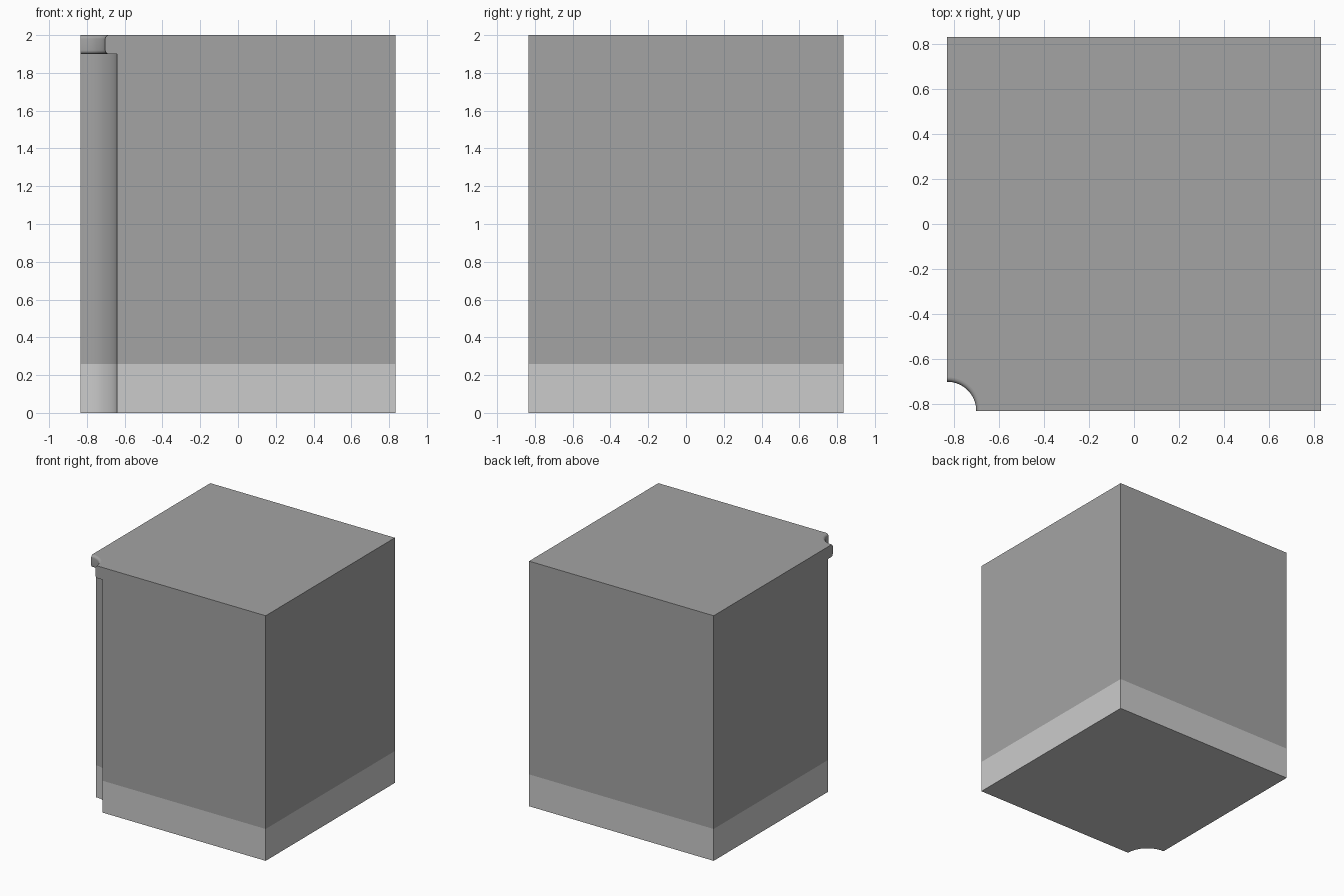
import bpy, bmesh
from math import sin, cos, pi

if "Cube" in bpy.data.objects:
    bpy.data.objects.remove(bpy.data.objects["Cube"])

H = 0.833        # half width of the block
R_BODY = 0.193   # radius of the hollow corner on the body
R_NOSE = 0.13    # radius of the hollow corner at the nosing
ROUND = 0.02     # edge rounding of the nosing
ARC = 24


def outline(r):
    """Square with one concave corner, counter-clockwise from above."""
    pts = [(H, -H), (H, H), (-H, H)]
    for i in range(ARC + 1):
        a = pi / 2 * (1 - i / ARC)
        pts.append((-H + r * cos(a), -H + r * sin(a)))
    return pts


def loft(name, levels, mat, bottom=False, top=False):
    """Stack outlines of the given (radius, z) levels."""
    bm = bmesh.new()
    rings = [[bm.verts.new((x, y, z)) for x, y in outline(r)] for r, z in levels]
    n = ARC + 4
    for k in range(len(rings) - 1):
        a, b = rings[k], rings[k + 1]
        flat = abs(levels[k][1] - levels[k + 1][1]) < 1e-6
        for i in range(n):
            on_arc = 3 <= i < n - 1
            if flat and not on_arc:
                continue
            j = (i + 1) % n
            bm.faces.new((a[i], a[j], b[j], b[i])).smooth = on_arc and not flat
    if bottom:
        bm.faces.new(rings[0][::-1])
    if top:
        bm.faces.new(rings[-1])
    loose = [v for v in bm.verts if not v.link_faces]
    bmesh.ops.delete(bm, geom=loose, context='VERTS')
    me = bpy.data.meshes.new(name)
    bm.to_mesh(me)
    bm.free()
    me.materials.append(mat)
    ob = bpy.data.objects.new(name, me)
    bpy.context.collection.objects.link(ob)
    return ob


def grey(name, v):
    m = bpy.data.materials.new(name)
    m.diffuse_color = (v, v, v, 1)
    m.use_nodes = True
    m.node_tree.nodes["Principled BSDF"].inputs["Base Color"].default_value = m.diffuse_color
    return m


light, dark = grey("light_grey", 0.8), grey("dark_grey", 0.37)

# Pale plinth band and dark body above it
loft("base_band", [(R_BODY, 0), (R_BODY, 0.26)], light, bottom=True)
loft("body", [(R_BODY, 0.26), (R_BODY, 1.9)], dark)

# Top slab overhanging the hollow corner with a rounded nosing
nose = [(R_BODY, 1.9)]
for zc, start in ((1.9 + ROUND, -pi / 2), (2.0 - ROUND, 0)):
    for i in range(7):
        t = start + pi / 2 * i / 6
        nose.append((R_NOSE + ROUND - ROUND * cos(t), zc + ROUND * sin(t)))
loft("top_slab", nose, dark, top=True)
